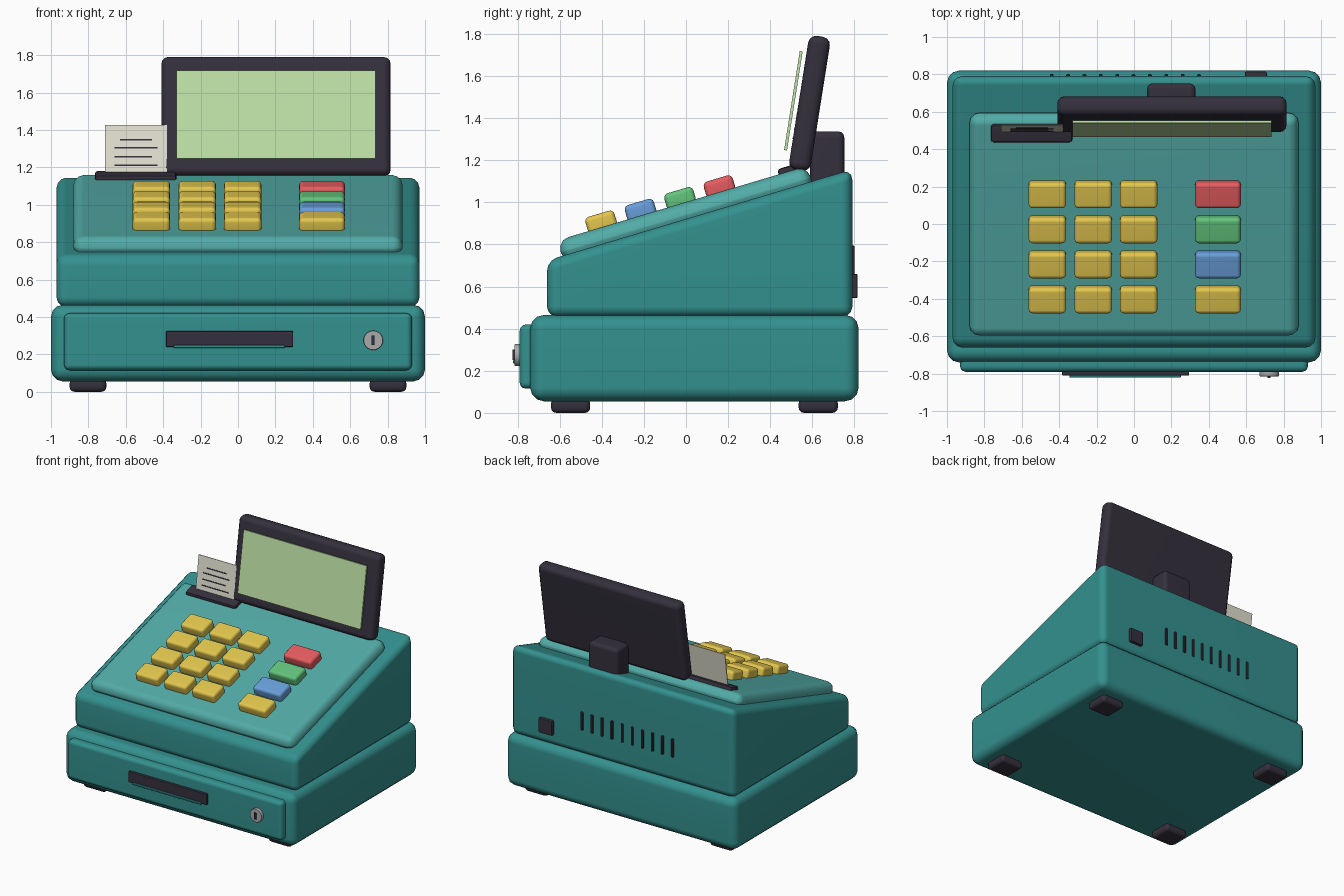
import bpy, bmesh
from math import radians, pi
from mathutils import Matrix, Vector

if "Cube" in bpy.data.objects:
    bpy.data.objects.remove(bpy.data.objects["Cube"])


def material(name, hex_code):
    m = bpy.data.materials.new(name)
    rgb = [int(hex_code[i:i + 2], 16) / 255 for i in (0, 2, 4)]
    m.diffuse_color = [((c + 0.055) / 1.055) ** 2.4 for c in rgb] + [1]
    m.use_nodes = True
    m.node_tree.nodes["Principled BSDF"].inputs["Base Color"].default_value = m.diffuse_color
    return m


TEAL = material("teal", "33918F")
LIGHT = material("light_teal", "52ABA7")
DARK = material("charcoal", "35303D")
YELLOW = material("yellow", "E3C74E")
RED = material("red", "E65C5F")
GREEN = material("green", "63C47C")
BLUE = material("blue", "689FDA")
SCREEN = material("screen_green", "BFE2A7")
PAPER = material("paper", "E2E0D0")
SILVER = material("silver", "ABABAB")


def finish(name, bm, mat, bevel=0.0, seg=3, frame=Matrix()):
    """Bevel the sharp edges, make the object and shade it."""
    if bevel:
        edges = [e for e in bm.edges if e.calc_face_angle(0) > radians(15)]
        bmesh.ops.bevel(bm, geom=edges, offset=bevel, segments=seg, profile=0.5,
                        affect='EDGES', clamp_overlap=True)
    bmesh.ops.recalc_face_normals(bm, faces=bm.faces[:])
    me = bpy.data.meshes.new(name)
    bm.to_mesh(me)
    bm.free()
    me.materials.append(mat)
    ob = bpy.data.objects.new(name, me)
    bpy.context.collection.objects.link(ob)
    ob.matrix_world = frame
    bpy.ops.object.select_all(action='DESELECT')
    ob.select_set(True)
    bpy.context.view_layer.objects.active = ob
    bpy.ops.object.shade_smooth_by_angle(angle=radians(40))
    if bevel:
        ob.modifiers.new("flat_faces", 'WEIGHTED_NORMAL').keep_sharp = True
    return ob


def box(name, xr, yr, zr, mat, bevel=0.0, seg=3, frame=Matrix()):
    """Box from its x, y and z ranges, in the given frame."""
    lo, hi = Vector((xr[0], yr[0], zr[0])), Vector((xr[1], yr[1], zr[1]))
    bm = bmesh.new()
    bmesh.ops.create_cube(bm, size=1, matrix=Matrix.Translation((lo + hi) / 2)
                          @ Matrix.Diagonal((*(hi - lo), 1)))
    return finish(name, bm, mat, bevel, seg, frame)


# base, drawer and feet
box("base", (-1, 1), (-0.74, 0.82), (0.055, 0.465), TEAL, 0.065)
box("drawer_front", (-0.93, 0.93), (-0.79, -0.70), (0.115, 0.42), TEAL, 0.03)
box("drawer_handle", (-0.385, 0.295), (-0.81, -0.78), (0.24, 0.325), DARK, 0.005, 2)
box("handle_lip", (-0.345, 0.25), (-0.822, -0.80), (0.235, 0.25), TEAL, 0.003, 1)
for sx in (-1, 1):
    for y in (-0.548, 0.628):
        x = 0.802 * sx
        box("foot", (x - 0.098, x + 0.098), (y - 0.093, y + 0.093), (0, 0.07), DARK, 0.025)

# drawer lock
bm = bmesh.new()
bmesh.ops.create_cone(bm, cap_ends=True, segments=32, radius1=0.052, radius2=0.052, depth=0.035)
finish("lock", bm, SILVER, 0.005, 2,
       Matrix.Translation((0.723, -0.7975, 0.275)) @ Matrix.Rotation(pi / 2, 4, 'X'))
box("keyhole", (0.715, 0.731), (-0.824, -0.81), (0.25, 0.30), DARK)

# wedge body
profile = [(-0.66, 0.455), (0.79, 0.455), (0.79, 1.157), (-0.66, 0.724)]
bm = bmesh.new()
face = bm.faces.new([bm.verts.new((-0.97, y, z)) for y, z in profile])
ext = bmesh.ops.extrude_face_region(bm, geom=[face])["geom"]
bmesh.ops.translate(bm, vec=(1.94, 0, 0),
                    verts=[g for g in ext if isinstance(g, bmesh.types.BMVert)])
bmesh.ops.recalc_face_normals(bm, faces=bm.faces[:])
finish("body", bm, TEAL, 0.05)

# sloping key panel; everything on it shares its frame
slope = Matrix.Translation((0, 0, 0.921)) @ Matrix.Rotation(radians(16.6), 4, 'X')
box("key_panel", (-0.88, 0.88), (-0.615, 0.625), (-0.04, 0.077), LIGHT, 0.055, 3, slope)

# keys
columns = [(-0.463, 0.1), (-0.218, 0.1), (0.025, 0.1), (0.449, 0.122)]
function_colours = [RED, GREEN, BLUE, YELLOW]
for row in range(4):
    v = 0.196 - row * 0.1955
    for col, (x, w) in enumerate(columns):
        mat = function_colours[row] if col == 3 else YELLOW
        box("function_key" if col == 3 else "number_key", (x - w, x + w),
            (v - 0.072, v + 0.072), (0.06, 0.142), mat, 0.022, 3, slope)

# printer slot and receipt
box("printer_slot", (-0.765, -0.33), (0.482, 0.580), (0.05, 0.102), DARK, 0.015, 2, slope)
receipt = Matrix.Translation((-0.545, 0.488, 1.13)) @ Matrix.Rotation(radians(-8), 4, 'X')
box("receipt", (-0.165, 0.165), (-0.003, 0.003), (0, 0.30), PAPER, frame=receipt)
for z, x0, x1 in ((0.218, -0.085, 0.085), (0.176, -0.115, 0.115),
                  (0.128, -0.115, 0.085), (0.082, -0.115, 0.115)):
    box("receipt_line", (x0, x1), (-0.006, -0.002), (z - 0.004, z + 0.004), DARK, frame=receipt)

# display, its screen and its stand
tilt = Matrix.Translation((0.203, 0.587, 1.47)) @ Matrix.Rotation(radians(-9), 4, 'X')
box("display", (-0.613, 0.613), (-0.052, 0.052), (-0.322, 0.322), DARK, 0.038, 3, tilt)
box("screen", (-0.533, 0.533), (-0.085, -0.071), (-0.238, 0.238), SCREEN, frame=tilt)
box("display_stand", (0.07, 0.328), (0.59, 0.752), (1.05, 1.337), DARK, 0.03)

# back vents and power socket
for i in range(10):
    x = -0.44 + i * 0.0875
    box("vent", (x - 0.01, x + 0.01), (0.78, 0.801), (0.65, 0.795), DARK, 0.004, 1)
box("power_socket", (0.593, 0.71), (0.77, 0.815), (0.545, 0.66), DARK, 0.008, 2)
